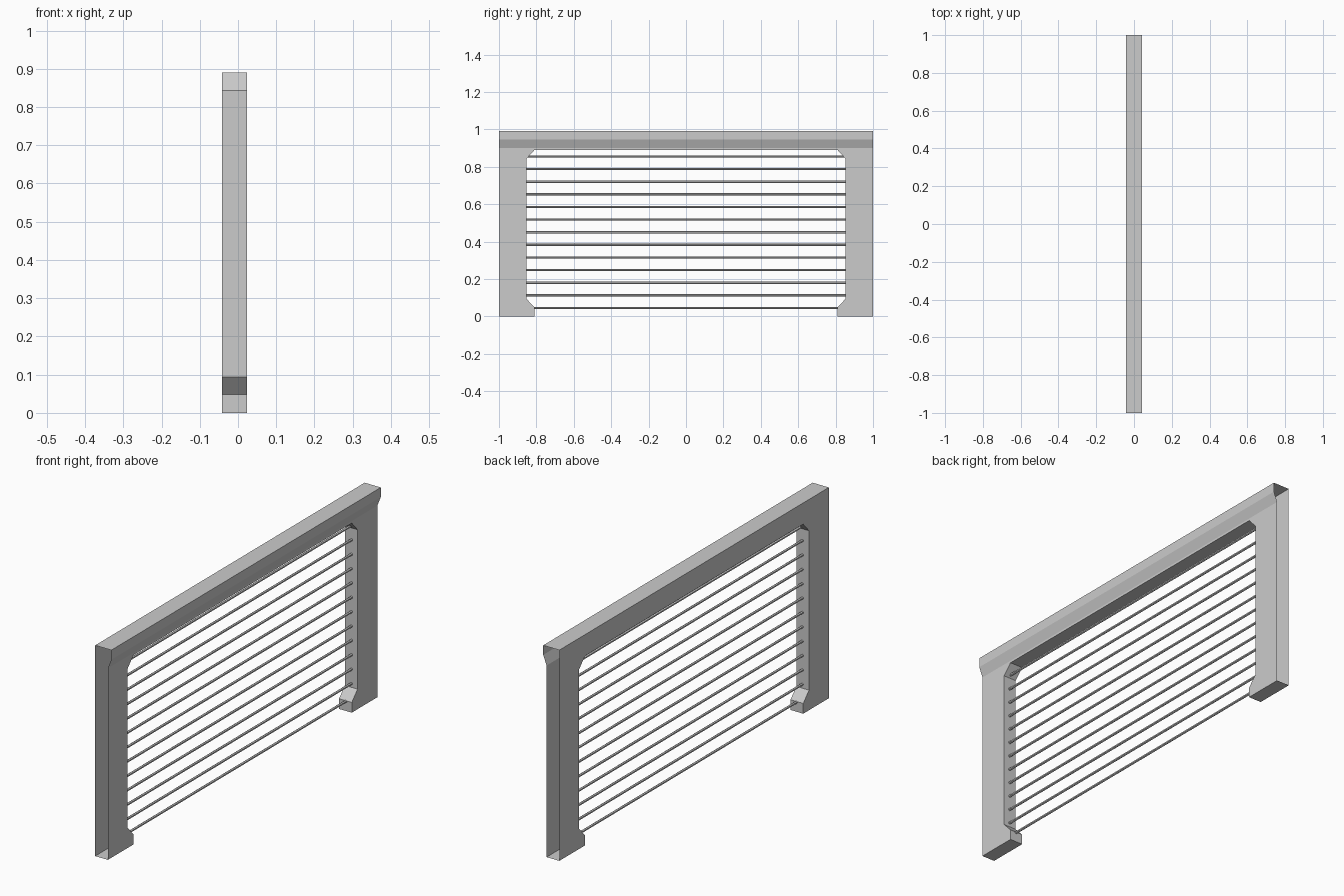
import bpy, bmesh

if "Cube" in bpy.data.objects:
    bpy.data.objects.remove(bpy.data.objects["Cube"])

BACK, FRONT, LIP = -0.042, 0.024, 0.042


def finish(bm, name):
    bmesh.ops.remove_doubles(bm, verts=bm.verts, dist=1e-5)
    bmesh.ops.recalc_face_normals(bm, faces=bm.faces)
    mesh = bpy.data.meshes.new(name)
    bm.to_mesh(mesh)
    bm.free()
    obj = bpy.data.objects.new(name, mesh)
    bpy.context.collection.objects.link(obj)
    return obj


# Frame: an arch outline with chamfered corners, hollow and open at both ends
half = [(-1, 0), (-0.81, 0), (-0.81, 0.048), (-0.853, 0.094),
        (-0.853, 0.843), (-0.81, 0.89)]
arch = half + [(-y, z) for y, z in reversed(half)]

bm = bmesh.new()


def face(points):
    return bm.faces.new([bm.verts.new(p) for p in points])


# Flat sides of the frame
for x, top in ((BACK, 0.99), (FRONT, 0.90)):
    face([(x, y, z) for y, z in arch + [(1, top), (-1, top)]])

# Feet, inner post faces and rail underside
for (y0, z0), (y1, z1) in zip(arch, arch[1:]):
    face([(BACK, y0, z0), (FRONT, y0, z0), (FRONT, y1, z1), (BACK, y1, z1)])

# Overhanging lip and top of the rail
lip = [(FRONT, 0.90), (LIP, 0.945), (LIP, 0.99), (BACK, 0.99)]
for (x0, z0), (x1, z1) in zip(lip, lip[1:]):
    face([(x0, -1, z0), (x0, 1, z0), (x1, 1, z1), (x1, -1, z1)])
finish(bm, "railing_frame")

# Horizontal rods between the posts
for i in range(13):
    reach = 0.81 if i == 0 else 0.853
    bpy.ops.mesh.primitive_cylinder_add(
        vertices=6, radius=0.006, depth=2 * reach, end_fill_type='NOTHING',
        location=(-0.007, 0, 0.045 + i * 0.0675), rotation=(1.570796, 0, 0))
    bpy.context.object.name = f"rod_{i + 1}"
